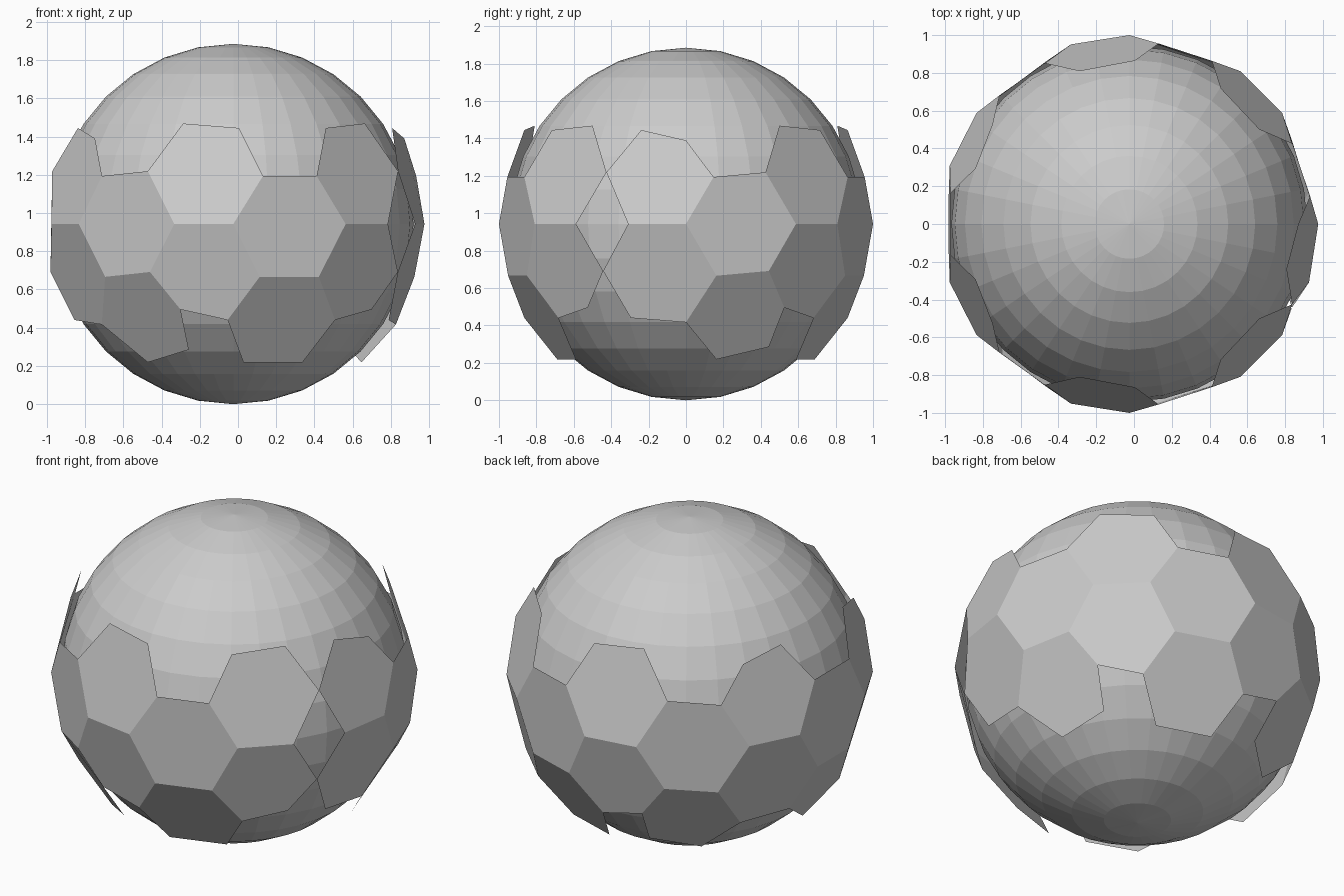
import bpy, bmesh
from math import radians, sin, cos, sqrt
from mathutils import Vector

if "Cube" in bpy.data.objects:
    bpy.data.objects.remove(bpy.data.objects["Cube"])

R_CORE = 0.9425
CENTRE = Vector((-0.0245, 0, R_CORE))


def add_object(name, bm):
    mesh = bpy.data.meshes.new(name)
    bm.to_mesh(mesh)
    bm.free()
    obj = bpy.data.objects.new(name, mesh)
    obj.location = CENTRE
    bpy.context.collection.objects.link(obj)
    return obj


# Inner faceted ball
bm = bmesh.new()
bmesh.ops.create_uvsphere(bm, u_segments=32, v_segments=16, radius=R_CORE)
add_object("inner_ball", bm)

# Panel centres as (azimuth in degrees, height on the unit sphere)
centres = []
for i in range(7):
    centres += [(-9 + 54 * i, 0.26), (-9 + 54 * i, -0.26)]   # upper and lower rows
for i in range(6):
    centres += [(18 + 54 * i, 0.0), (18 + 54 * i, -0.5)]     # equator and bottom rows

# Outer shell: merge the triangles around each centre into one flat panel
bm = bmesh.new()
bmesh.ops.create_icosphere(bm, subdivisions=3, radius=1.0)
panels = []
for az, z in centres:
    r, a = sqrt(1 - z * z), radians(az)
    p = Vector((r * cos(a), r * sin(a), z))
    v = min(bm.verts, key=lambda w: (w.co - p).length)
    panels += bmesh.ops.dissolve_faces(bm, faces=list(v.link_faces))["region"]
keep = set(panels)
bmesh.ops.delete(bm, geom=[f for f in bm.faces if f not in keep], context='FACES')
add_object("shell_panels", bm)
